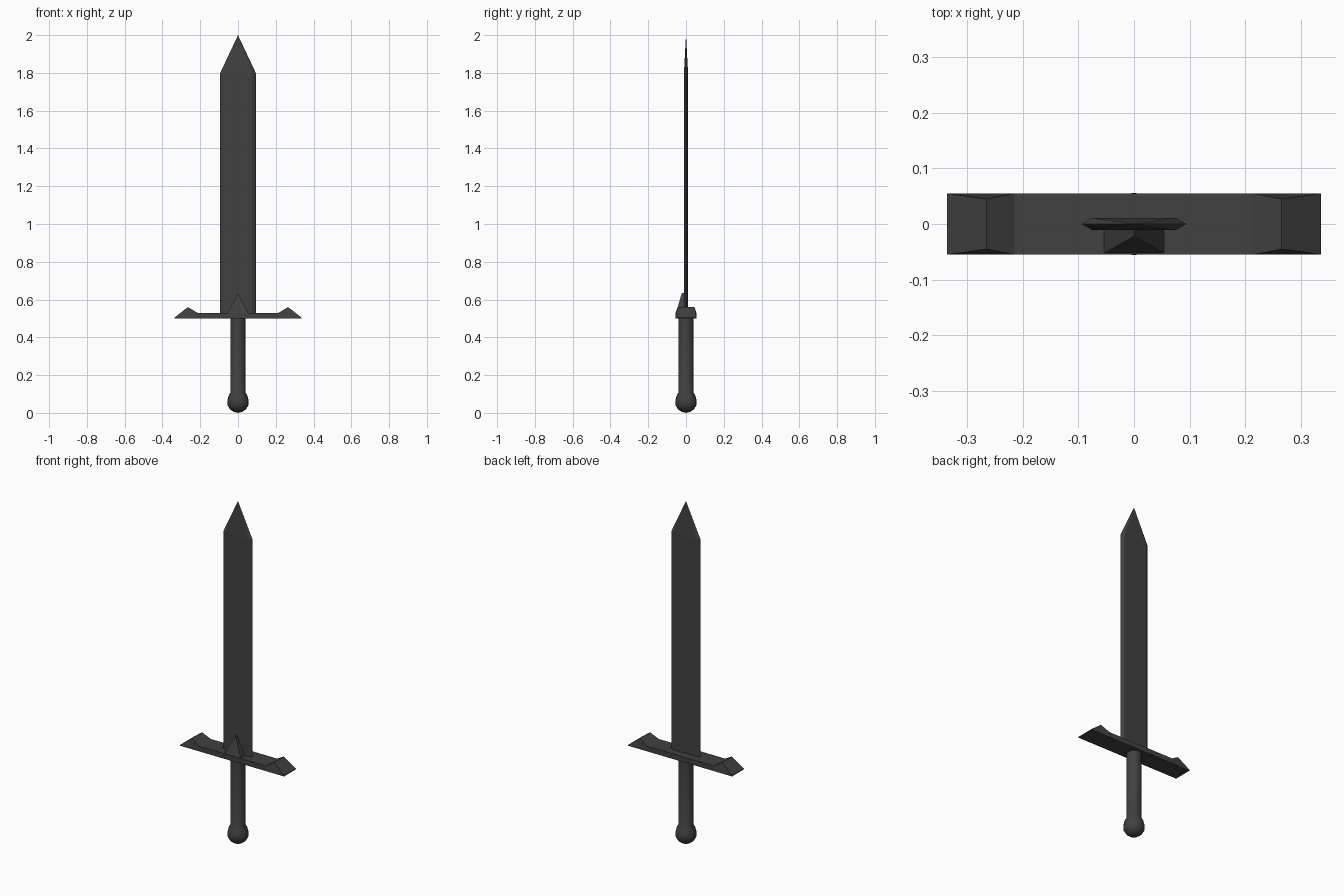
import bpy
import bmesh
import math

cube = bpy.data.objects.get("Cube")
if cube:
    bpy.data.objects.remove(cube, do_unlink=True)

# One dark iron colour for everything
iron = bpy.data.materials.new("dark_iron")
iron.use_nodes = True
colour = (0.052, 0.052, 0.052, 1)
iron.diffuse_color = colour
bsdf = next(n for n in iron.node_tree.nodes if n.type == "BSDF_PRINCIPLED")
bsdf.inputs["Base Color"].default_value = colour


def finish(name, bm):
    bmesh.ops.recalc_face_normals(bm, faces=bm.faces)
    mesh = bpy.data.meshes.new(name)
    bm.to_mesh(mesh)
    bm.free()
    mesh.materials.append(iron)
    obj = bpy.data.objects.new(name, mesh)
    bpy.context.collection.objects.link(obj)
    return obj


def loft(name, rings, tip=None):
    """Bridge equal-length point rings; cap the start, and the end or a tip."""
    bm = bmesh.new()
    loops = [[bm.verts.new(p) for p in ring] for ring in rings]
    n = len(loops[0])
    for a, b in zip(loops, loops[1:]):
        for i in range(n):
            j = (i + 1) % n
            bm.faces.new((a[i], a[j], b[j], b[i]))
    bm.faces.new(loops[0])
    if tip:
        point = bm.verts.new(tip)
        for i in range(n):
            bm.faces.new((loops[-1][i], loops[-1][(i + 1) % n], point))
    else:
        bm.faces.new(loops[-1])
    return finish(name, bm)


# Blade: flat hexagonal section running to a point
section = [(-0.094, 0), (-0.075, -0.011), (0.075, -0.011),
           (0.094, 0), (0.075, 0.011), (-0.075, 0.011)]
loft("blade", [[(x, y, z) for x, y in section] for z in (0.51, 1.8)], (0, 0, 2))

# Crossguard: bar with a raised ridge near each end, narrowed at the ridge
half = [(0.336, 0.505, 0.055), (0.265, 0.56, 0.045), (0.215, 0.53, 0.055)]
stations = [(-x, z, w) for x, z, w in half] + half[::-1]
loft("crossguard", [[(x, -0.055, 0.5), (x, 0.055, 0.5), (x, w, z), (x, -w, z)]
                    for x, z, w in stations])

# Front spike: wedge leaning back against the blade
loft("front_spike", [
    [(-0.056, -0.054, 0.525), (0.056, -0.054, 0.525), (0, -0.022, 0.635)],
    [(-0.056, -0.008, 0.525), (0.056, -0.008, 0.525), (0, -0.008, 0.635)]])

# Grip and pommel: one turned profile of radius and height
profile = [(0.04, 0.505), (0.04, 0.108), (0.05, 0.09), (0.056, 0.065),
           (0.056, 0.042), (0.043, 0.02), (0.024, 0.006)]
sides = 20
turn = [2 * math.pi * i / sides for i in range(sides)]
grip = loft("grip_and_pommel",
            [[(r * math.cos(a), r * math.sin(a), z) for a in turn]
             for r, z in profile], (0, 0, 0))
bpy.ops.object.select_all(action="DESELECT")
grip.select_set(True)
bpy.context.view_layer.objects.active = grip
bpy.ops.object.shade_smooth_by_angle(angle=math.radians(32))
